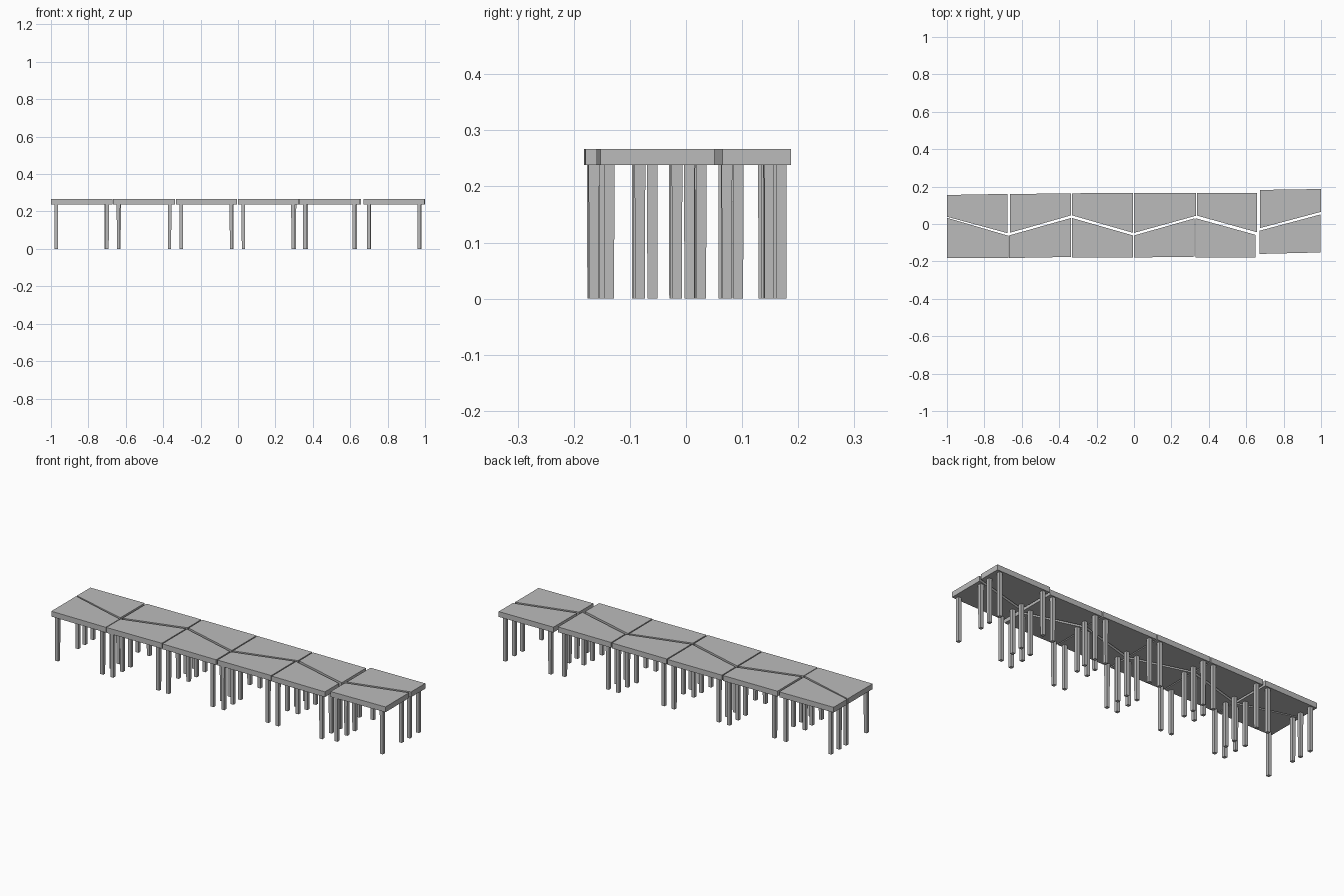
import bpy, bmesh
from mathutils import Vector

if "Cube" in bpy.data.objects:
    bpy.data.objects.remove(bpy.data.objects["Cube"])

grey = bpy.data.materials.new("plain grey")
grey.diffuse_color = (0.5, 0.5, 0.5, 1)
grey.use_nodes = True
grey.node_tree.nodes["Principled BSDF"].inputs["Base Color"].default_value = grey.diffuse_color

Z_UNDER, Z_TOP = 0.238, 0.267
LEG = 0.0095      # half width of a leg


def prism(bm, low, high, z0, z1):
    """Closed prism between two counter-clockwise outlines."""
    a = [bm.verts.new((x, y, z0)) for x, y in low]
    b = [bm.verts.new((x, y, z1)) for x, y in high]
    n = len(a)
    bm.faces.new(a[::-1])
    bm.faces.new(b)
    for i in range(n):
        j = (i + 1) % n
        bm.faces.new((a[i], a[j], b[j], b[i]))


def finish(bm, name):
    mesh = bpy.data.meshes.new(name)
    bm.to_mesh(mesh)
    bm.free()
    mesh.materials.append(grey)
    bpy.context.collection.objects.link(bpy.data.objects.new(name, mesh))


def table(name, x0, x1, bl, br, tr, tl, upper):
    """Trapezoid desk: corner heights y at bottom-left, bottom-right, top-right, top-left."""
    # slab top
    outline = [(x0, bl), (x1, br), (x1, tr), (x0, tl)]
    bm = bmesh.new()
    prism(bm, outline, outline, Z_UNDER, Z_TOP)
    finish(bm, name + "_top")

    # four slim legs, set in from the ends and the slanted side
    bm = bmesh.new()
    low_in, high_in = (0.028, 0.017) if upper else (0.015, 0.024)
    for x, lo, hi in ((x0 + 0.028, bl, tl), (x1 - 0.029, br, tr)):
        for y in (lo + low_in, hi - high_in):
            rings = []
            for h in (LEG * 0.93, LEG):
                rings.append([(x - h, y - h), (x + h, y - h), (x + h, y + h), (x - h, y + h)])
            prism(bm, rings[0], rings[1], 0.0, Z_UNDER)
    finish(bm, name + "_legs")


# pairs of desks: back x range, front x range, back edge y (l, r), slit y (l, r), front edge y (l, r)
pairs = [
    ((-1.0, -0.676), (-1.0, -0.671), (0.155, 0.161), (0.036, -0.056), (-0.182, -0.182)),
    ((-0.664, -0.337), (-0.667, -0.337), (0.160, 0.164), (-0.054, 0.039), (-0.182, -0.176)),
    ((-0.331, -0.005), (-0.331, -0.006), (0.164, 0.167), (0.039, -0.054), (-0.180, -0.180)),
    ((0.001, 0.331), (0.001, 0.323), (0.165, 0.167), (-0.054, 0.037), (-0.179, -0.175)),
    ((0.337, 0.657), (0.329, 0.650), (0.165, 0.166), (0.038, -0.051), (-0.179, -0.179)),
    ((0.673, 1.0), (0.671, 0.997), (0.182, 0.187), (-0.029, 0.058), (-0.160, -0.152)),
]
GAP = 0.007       # half of the slit between the desks of a pair
for i, (bx, fx, back, slit, front) in enumerate(pairs, 1):
    gl = 0.003 if i == 1 else GAP
    table(f"back_desk_{i}", *bx, slit[0] + gl, slit[1] + GAP, back[1], back[0], True)
    table(f"front_desk_{i}", *fx, front[0], front[1], slit[1] - GAP, slit[0] - gl, False)
